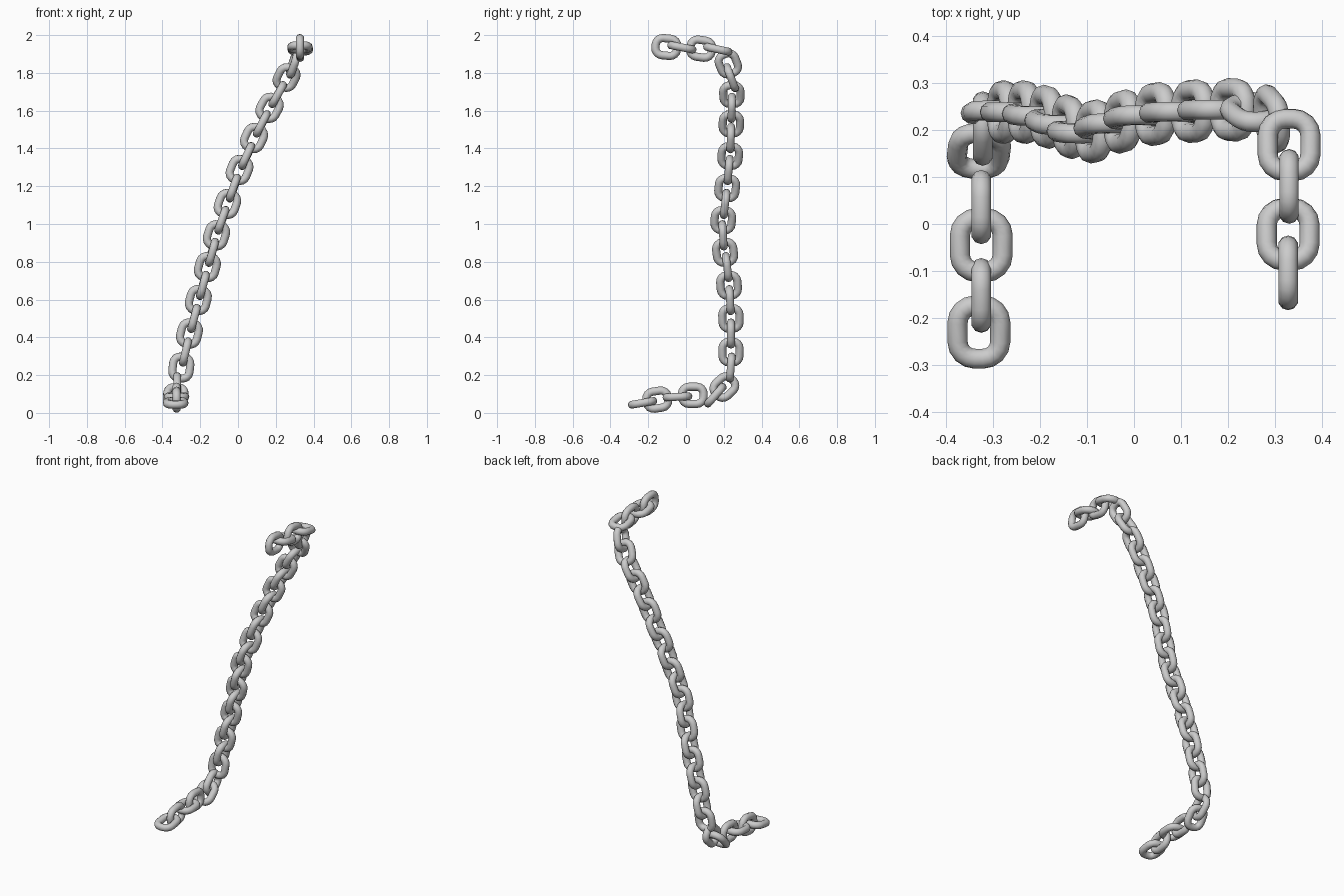
import bpy, bmesh, math
from mathutils import Vector, Matrix

if "Cube" in bpy.data.objects:
    bpy.data.objects.remove(bpy.data.objects["Cube"])

LENGTH, WIDTH, TUBE = 0.158, 0.134, 0.0215   # outer size and wire radius
SIDES = 10

# Link centres from the lower tail to the upper tail
CENTRES = [
    (-.33, -.230, .053), (-.325, -.152, .070), (-.325, -.045, .085), (-.325, .036, .093),
    (-.33, .155, .093), (-.322, .203, .137),
    (-.300, .237, .240), (-.278, .238, .322), (-.257, .238, .420), (-.233, .238, .500),
    (-.210, .233, .597), (-.186, .228, .675), (-.162, .218, .772), (-.138, .207, .850),
    (-.114, .196, .940), (-.085, .197, 1.020), (-.056, .207, 1.106), (-.024, .218, 1.190),
    (.008, .226, 1.286), (.046, .234, 1.360), (.085, .237, 1.455), (.126, .240, 1.530),
    (.167, .242, 1.615), (.210, .243, 1.685), (.257, .238, 1.775), (.293, .224, 1.847),
    (.330, .168, 1.925), (.330, .080, 1.928), (.328, -.022, 1.935), (.328, -.104, 1.937),
]
# Links that lean away from the line of their neighbours
LEAN = {0: (0, 1, .17), 1: (0, 1, .15), 2: (0, 1, .05), 3: (0, 1, 0),
        4: (.1, .8, .9), 5: (0, .75, .7), 6: (.12, .08, 1),
        24: (.5, -.38, 1), 25: (.35, -.4, 1), 26: (0, -1, .22),
        27: (0, -1, .15), 28: (0, -1, .2), 29: (0, -1, .1)}


def link_path():
    """Centre line of one link: a rectangle with round corners."""
    r = 0.037
    hx, hy = WIDTH / 2 - TUBE, LENGTH / 2 - TUBE
    pts = []
    for q, (sx, sy) in enumerate([(1, 1), (-1, 1), (-1, -1), (1, -1)]):
        for i in range(5):
            a = math.pi / 2 * (q + i / 4)
            pts.append(Vector((sx * (hx - r) + r * math.cos(a),
                               sy * (hy - r) + r * math.sin(a), 0)))
    return pts


def link_mesh():
    bm = bmesh.new()
    path = link_path()
    n = len(path)
    rings = []
    for i, p in enumerate(path):
        t = (path[(i + 1) % n] - path[i - 1]).normalized()
        out = Vector((t.y, -t.x, 0))
        ring = []
        for j in range(SIDES):
            a = 2 * math.pi * j / SIDES
            ring.append(bm.verts.new(p + TUBE * (out * math.cos(a) + Vector((0, 0, math.sin(a))))))
        rings.append(ring)
    for i in range(n):
        a, b = rings[i], rings[(i + 1) % n]
        for j in range(SIDES):
            k = (j + 1) % SIDES
            bm.faces.new((a[j], b[j], b[k], a[k]))
    bmesh.ops.recalc_face_normals(bm, faces=bm.faces)
    for f in bm.faces:
        f.smooth = True
    me = bpy.data.meshes.new("chain_link")
    bm.to_mesh(me)
    bm.free()
    return me


# Place the links, each turned a quarter against the last
mesh = link_mesh()
pts = [Vector(c) for c in CENTRES]
for i, p in enumerate(pts):
    if i in LEAN:
        d = Vector(LEAN[i])
    else:
        d = pts[i + 1] - pts[i - 1]
    d.normalize()
    x = Vector((1, 0, 0))
    across = (x - d * x.dot(d)).normalized()
    if i % 2:
        across = d.cross(across)
    up = across.cross(d)
    ob = bpy.data.objects.new(f"chain_link_{i + 1:02d}", mesh)
    ob.matrix_world = Matrix.Translation(p) @ Matrix((across, d, up)).transposed().to_4x4()
    bpy.context.collection.objects.link(ob)
